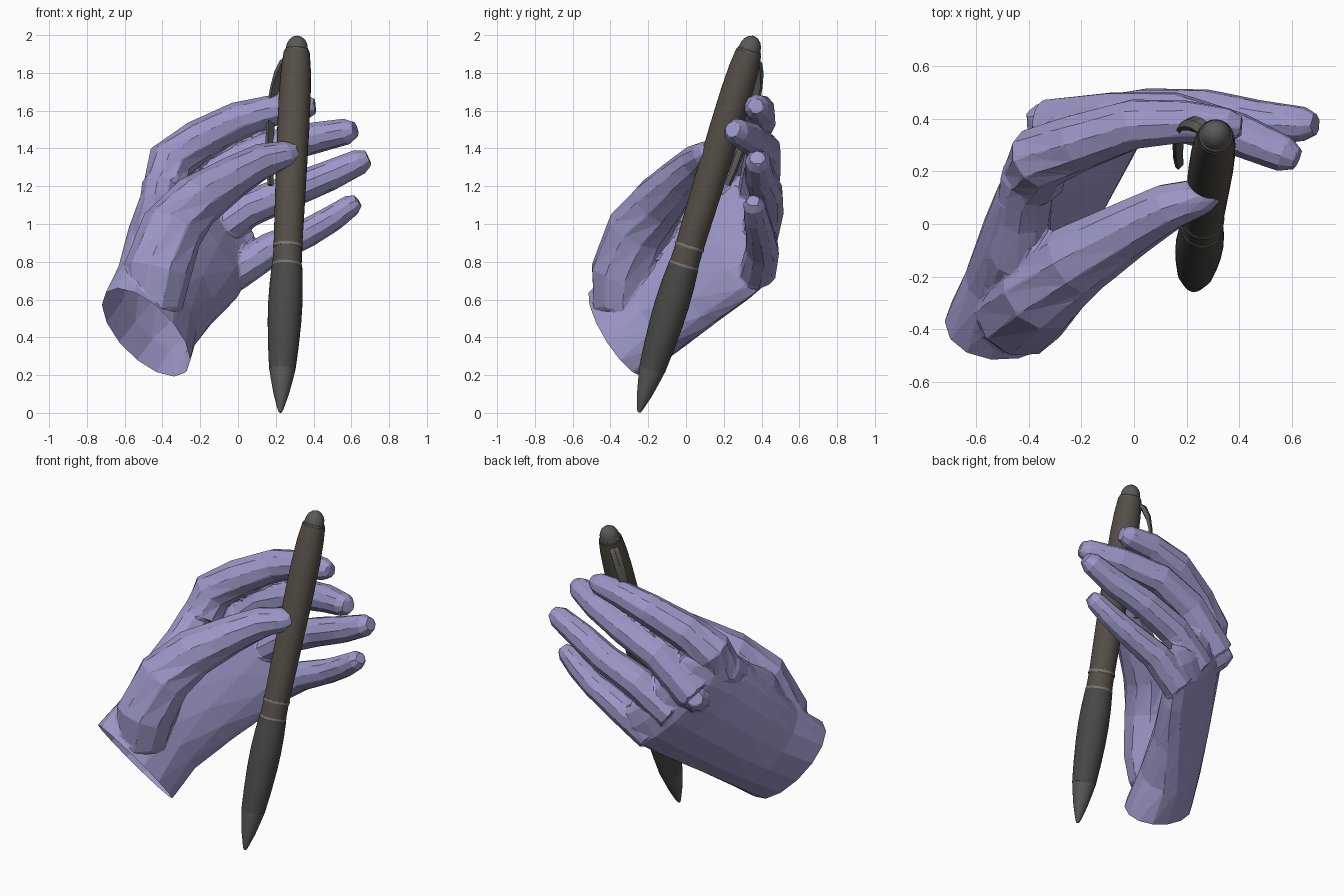
import bpy, bmesh
from math import cos, sin, pi
from mathutils import Vector as V


def material(name, rgb):
    m = bpy.data.materials.new(name)
    m.diffuse_color = (*rgb, 1)
    return m


SKIN = material("lavender_skin", (0.33, 0.31, 0.57))
RUBBER = material("dark_grip", (0.065, 0.067, 0.063))
WOOD = material("brown_barrel", (0.09, 0.076, 0.062))
METAL = material("grey_metal", (0.10, 0.10, 0.095))
RING = material("light_ring", (0.18, 0.18, 0.17))


def loft(bm, rings):
    """Skin a list of equal-length point rings and cap both ends."""
    loops = [[bm.verts.new(p) for p in r] for r in rings]
    n = len(loops[0])
    for a, b in zip(loops, loops[1:]):
        for i in range(n):
            bm.faces.new((a[i], a[(i + 1) % n], b[(i + 1) % n], b[i]))
    bm.faces.new(loops[0][::-1])
    bm.faces.new(loops[-1])


def ellipse(c, u, v, n):
    return [V(c) + V(u) * cos(2 * pi * i / n) + V(v) * sin(2 * pi * i / n) for i in range(n)]


def tube(bm, path, n=10):
    """Tapering limb along (x, y, z, radius) points with a rounded tip."""
    pts = [V(p[:3]) for p in path]
    rad = [p[3] for p in path]
    end = (pts[-1] - pts[-2]).normalized()
    pts.append(pts[-1] + end * rad[-1] * 0.75)
    rad.append(rad[-1] * 0.6)
    rings = []
    for i, (p, r) in enumerate(zip(pts, rad)):
        t = (pts[min(i + 1, len(pts) - 1)] - pts[max(i - 1, 0)]).normalized()
        u = t.cross(V((0, 1, 0.1))).normalized()
        rings.append(ellipse(p, u * r, t.cross(u) * r, n))
    loft(bm, rings)


def finish(name, bm, mat, smooth=False):
    bmesh.ops.recalc_face_normals(bm, faces=bm.faces)
    me = bpy.data.meshes.new(name)
    bm.to_mesh(me)
    bm.free()
    me.materials.append(mat)
    ob = bpy.data.objects.new(name, me)
    bpy.context.collection.objects.link(ob)
    if smooth:
        bpy.context.view_layer.objects.active = ob
        ob.select_set(True)
        bpy.ops.object.shade_smooth_by_angle()
        ob.select_set(False)
    return ob


# Hand: palm loft from wrist to knuckles (centre, half width, half thickness)
hand = bmesh.new()
palm = [
    ((-0.52, -0.45, 0.36), (-0.14, -0.13, 0.22), (0.18, -0.09, 0.00)),
    ((-0.485, -0.355, 0.43), (-0.15, -0.13, 0.235), (0.18, -0.09, 0.00)),
    ((-0.43, -0.18, 0.57), (-0.15, -0.12, 0.25), (0.15, -0.09, 0.03)),
    ((-0.35, 0.02, 0.74), (-0.20, -0.10, 0.28), (0.12, -0.08, 0.05)),
    ((-0.25, 0.22, 0.91), (-0.24, -0.10, 0.31), (0.10, -0.07, 0.05)),
    ((-0.19, 0.35, 1.00), (-0.24, -0.09, 0.30), (0.08, -0.06, 0.04)),
    ((-0.13, 0.415, 1.06), (-0.21, -0.06, 0.26), (0.05, -0.04, 0.03)),
    ((-0.07, 0.43, 1.10), (-0.18, -0.04, 0.22), (0.04, -0.03, 0.02)),
]
loft(hand, [ellipse(*s, 14) for s in palm])

# Digits, thumb mound, webbing and the raised middle knuckle
digits = {
    "index": [(-0.38, 0.18, 1.19, 0.125), (-0.36, 0.25, 1.33, 0.125), (-0.21, 0.31, 1.44, 0.112),
              (0.0, 0.38, 1.55, 0.098), (0.2, 0.39, 1.605, 0.082), (0.36, 0.375, 1.62, 0.067)],
    "middle": [(-0.32, 0.37, 1.08, 0.11), (-0.08, 0.40, 1.295, 0.105), (0.15, 0.41, 1.395, 0.094),
               (0.4, 0.34, 1.455, 0.084), (0.575, 0.265, 1.49, 0.07)],
    "ring": [(-0.17, 0.385, 0.92, 0.1), (0.05, 0.42, 1.08, 0.1), (0.27, 0.425, 1.17, 0.09),
             (0.48, 0.39, 1.255, 0.082), (0.645, 0.38, 1.33, 0.068)],
    "little": [(-0.02, 0.38, 0.74, 0.098), (0.17, 0.405, 0.865, 0.09), (0.38, 0.39, 0.96, 0.076),
               (0.50, 0.375, 1.03, 0.07), (0.60, 0.36, 1.10, 0.059)],
    "thumb": [(-0.45, -0.34, 0.56, 0.155), (-0.43, -0.33, 0.74, 0.18), (-0.35, -0.25, 0.97, 0.17),
              (-0.22, -0.14, 1.12, 0.145), (-0.02, -0.02, 1.25, 0.113), (0.13, 0.065, 1.335, 0.094),
              (0.26, 0.105, 1.37, 0.072)],
    "web": [(-0.47, -0.2, 0.82, 0.11), (-0.43, -0.12, 0.98, 0.12), (-0.42, 0.03, 1.08, 0.105),
            (-0.40, 0.18, 1.2, 0.11)],
    "knuckle": [(-0.25, 0.25, 1.0, 0.1), (-0.34, 0.39, 1.07, 0.08)],
}
for path in digits.values():
    tube(hand, path)

# Fuse the pieces and reduce to coarse flat facets
hand_ob = finish("hand", hand, SKIN)
fuse = hand_ob.modifiers.new("fuse", "REMESH")
fuse.mode = "VOXEL"
fuse.voxel_size = 0.011
facet = hand_ob.modifiers.new("facet", "DECIMATE")
facet.ratio = 0.028

# Cut the wrist off as an open end
deps = bpy.context.evaluated_depsgraph_get()
cut = bmesh.new()
cut.from_mesh(hand_ob.evaluated_get(deps).to_mesh())
hand_ob.modifiers.clear()
bmesh.ops.bisect_plane(cut, geom=cut.verts[:] + cut.edges[:] + cut.faces[:], plane_co=(-0.485, -0.36, 0.425),
                       plane_no=V((-0.15, -0.13, 0.235)).cross(V((0.18, -0.09, 0.0))), clear_inner=True)
cut.to_mesh(hand_ob.data)
cut.free()

# Pen: stacked turned parts along a tilted axis, given as (height, radius)
TIP, TOP = V((0.224, -0.25, 0.0)), V((0.315, 0.36, 2.0))
AXIS = (TOP - TIP).normalized()
OUT = V((-0.72, 0.7, 0))
OUT = (OUT - AXIS * OUT.dot(AXIS)).normalized()
SIDE = AXIS.cross(OUT)


def at(z):
    return TIP.lerp(TOP, z / 2)


def turned(name, profile, mat):
    bm = bmesh.new()
    loft(bm, [ellipse(at(z), OUT * r, SIDE * r, 32) for z, r in profile])
    finish(name, bm, mat, True)


turned("pen_nib", [(0.003, 0.008), (0.02, 0.016), (0.10, 0.041), (0.18, 0.059), (0.23, 0.069)], METAL)
turned("pen_grip", [(0.23, 0.07), (0.35, 0.081), (0.48, 0.089), (0.58, 0.091), (0.68, 0.088), (0.775, 0.081)], RUBBER)
turned("pen_band", [(0.77, 0.078), (0.89, 0.075)], WOOD)
for i, z in enumerate((0.78, 0.88)):
    turned(f"pen_ring_{i + 1}", [(z - 0.008, 0.078), (z - 0.004, 0.08), (z + 0.004, 0.08), (z + 0.008, 0.078)], RING)
turned("pen_barrel", [(0.885, 0.076), (1.2, 0.081), (1.5, 0.085), (1.7, 0.084), (1.82, 0.079), (1.91, 0.069)], WOOD)
turned("pen_cap", [(1.905, 0.066), (1.92, 0.064), (1.925, 0.059), (1.95, 0.055), (1.972, 0.044),
                   (1.988, 0.026), (1.995, 0.006)], METAL)

# Pen clip: arched tapering strip (height, offset from axis, half width)
clip = bmesh.new()
rings = []
for z, o, w in [(1.885, 0.05, 0.027), (1.87, 0.09, 0.028), (1.82, 0.125, 0.028), (1.75, 0.15, 0.027),
                (1.65, 0.17, 0.025), (1.48, 0.172, 0.022), (1.33, 0.162, 0.019), (1.23, 0.15, 0.014)]:
    c = at(z) + OUT * o
    d = OUT * 0.012 + AXIS * (0.012 if z > 1.8 else 0)
    rings.append([c + SIDE * w - d, c + SIDE * w + d * 0.4, c + d, c - SIDE * w + d * 0.4, c - SIDE * w - d])
loft(clip, rings)
finish("pen_clip", clip, METAL, True)
